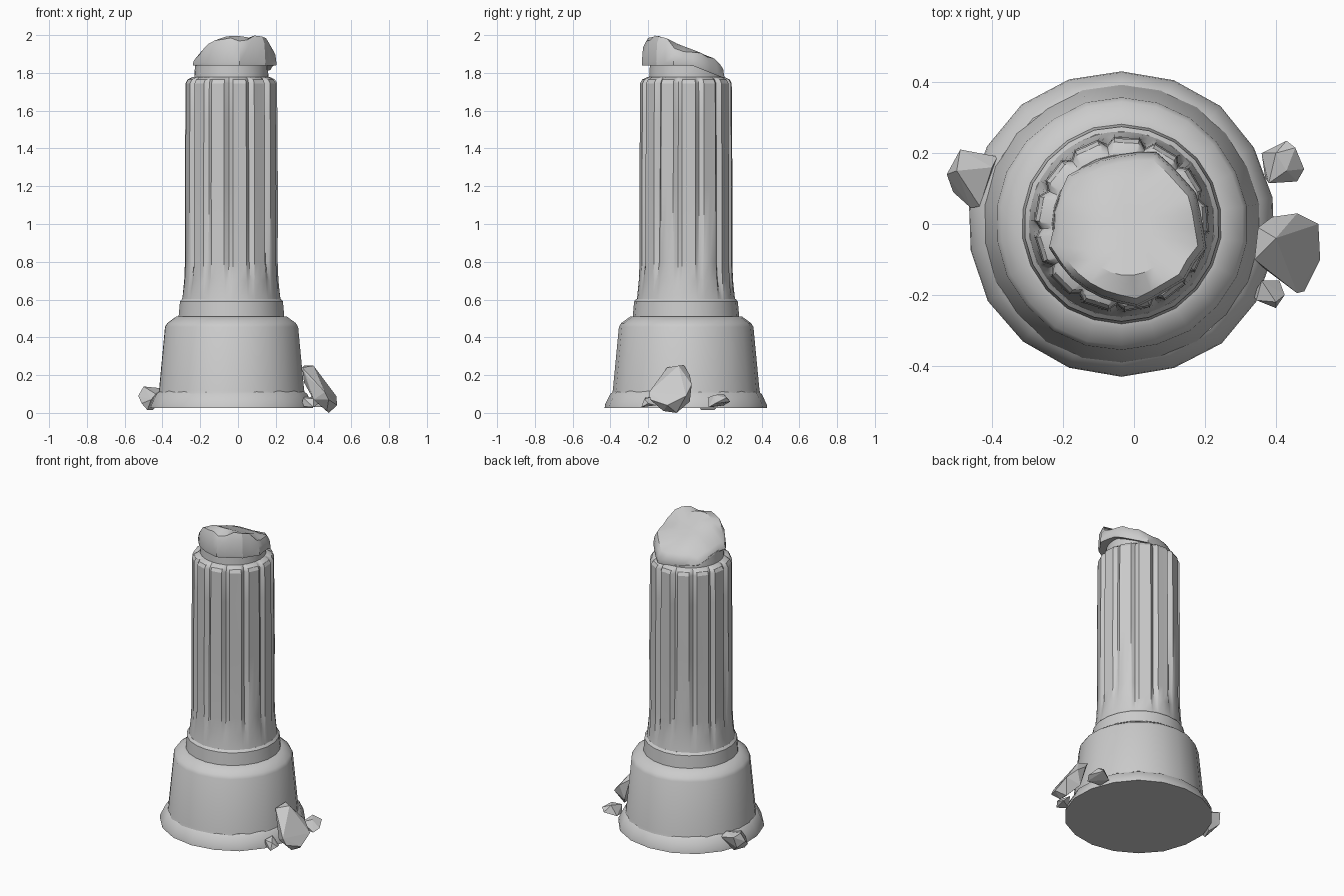
import bpy, bmesh, math, random
from mathutils import Vector

if "Cube" in bpy.data.objects:
    bpy.data.objects.remove(bpy.data.objects["Cube"])

random.seed(4)
CX = -0.035  # column axis

stone = bpy.data.materials.new("grey_stone")
stone.diffuse_color = (0.6, 0.6, 0.6, 1)
stone.use_nodes = True
stone.node_tree.nodes["Principled BSDF"].inputs["Base Color"].default_value = stone.diffuse_color


def finish(name, bm, angle=None):
    bmesh.ops.recalc_face_normals(bm, faces=bm.faces)
    me = bpy.data.meshes.new(name)
    bm.to_mesh(me)
    bm.free()
    me.materials.append(stone)
    ob = bpy.data.objects.new(name, me)
    bpy.context.collection.objects.link(ob)
    if angle:
        bpy.ops.object.select_all(action='DESELECT')
        ob.select_set(True)
        bpy.context.view_layer.objects.active = ob
        bpy.ops.object.shade_smooth_by_angle(angle=math.radians(angle))
    return ob


def loft(name, rings, angle):
    """Skin a stack of closed point rings and cap both ends."""
    bm = bmesh.new()
    vs = [[bm.verts.new(p) for p in ring] for ring in rings]
    n = len(vs[0])
    for a, b in zip(vs, vs[1:]):
        for i in range(n):
            j = (i + 1) % n
            bm.faces.new((a[i], a[j], b[j], b[i]))
    bm.faces.new(vs[0][::-1])
    bm.faces.new(vs[-1])
    return finish(name, bm, angle)


def worn_lathe(name, profile, n, wear, angle=35):
    """Lathe with slightly uneven radius, shared along each vertical edge."""
    dents = [1 + random.uniform(-wear, wear) for _ in range(n)]
    rings = []
    for r, z in profile:
        ring = []
        for i in range(n):
            a = 2 * math.pi * (i + 0.5) / n
            q = r * dents[i]
            ring.append((CX + q * math.cos(a), q * math.sin(a), z))
        rings.append(ring)
    return loft(name, rings, angle)


def lerp(x, pts):
    if x <= pts[0][0]:
        return pts[0][1]
    for (a, u), (b, v) in zip(pts, pts[1:]):
        if x <= b:
            return u + (v - u) * (x - a) / (b - a)
    return pts[-1][1]


# Stepped base
worn_lathe("base_foot", [(0.435, 0.025), (0.432, 0.045), (0.405, 0.10), (0.385, 0.115)], 18, 0.012)
worn_lathe("base_drum", [(0.392, 0.10), (0.387, 0.12), (0.355, 0.455), (0.343, 0.475),
                         (0.295, 0.51), (0.27, 0.512)], 22, 0.008)
worn_lathe("base_collar", [(0.283, 0.50), (0.275, 0.59), (0.262, 0.604), (0.235, 0.605)], 22, 0.005)

# Shaft: broad lobes separated by narrow grooves that fade out near the foot
LOBES = 13
steps = (0.0, 0.13, 0.2, 0.5, 0.8, 0.87)
depths = [random.uniform(0.016, 0.026) for _ in range(LOBES)]
starts = [random.uniform(0.68, 0.80) for _ in range(LOBES)]


def shaft_ring(r, z, groove=1.0):
    ring = []
    for k in range(LOBES):
        fade = min(1, max(0, (z - starts[k] + 0.1) / 0.15)) * groove
        for s in steps:
            a = -math.pi / 2 - 0.06 + 2 * math.pi * (k + s) / LOBES
            q = r
            if s == 0.0:
                q -= depths[k] * fade
            elif s in (0.13, 0.87):
                q -= 0.008 * fade
            elif s == 0.5:
                q -= 0.003 * fade
            ring.append((CX + q * math.cos(a), q * math.sin(a), z))
    return ring


loft("fluted_shaft", [shaft_ring(r, z, g) for r, z, g in (
    (0.262, 0.595, 0), (0.258, 0.62, 1), (0.25, 0.70, 1), (0.246, 0.80, 1), (0.247, 1.2, 1),
    (0.244, 1.55, 1), (0.243, 1.745, 1), (0.232, 1.765, 1), (0.205, 1.778, 0.3),
    (0.17, 1.782, 0))], 28)


# Broken top: underside sags at the back, upper face slopes backwards
def under(y):
    return lerp(y, [(0.03, 1.84), (0.2, 1.772)])


def upper(x, y):
    z = lerp(y, [(-0.22, 1.975), (-0.15, 1.998), (-0.05, 1.955), (0.07, 1.91),
                 (0.15, 1.87), (0.21, 1.83)])
    return z - lerp(x, [(-0.23, 0.075), (-0.13, 0.015), (-0.08, 0.0), (0.15, 0.0), (0.21, 0.05)])


N = 26
neck = []
for r, z in ((0.197, 1.765), (0.195, 1.80), (0.192, 1.855), (0.1, 1.855)):
    ring = []
    for i in range(N):
        a = 2 * math.pi * i / N
        x, y = CX + r * math.cos(a), r * math.sin(a)
        ring.append((x, y, min(z, under(y) + 0.01)))
    neck.append(ring)
loft("neck", neck, 35)

chips = [random.uniform(0.93, 1.03) for _ in range(N)]
dips = [random.uniform(-0.012, 0.006) for _ in range(N)]
bm = bmesh.new()
rings = []
for f, t in ((0.85, 0.0), (1.0, 0.0), (1.01, 0.12), (0.98, 0.75), (0.9, 1.0), (0.6, 1.0), (0.3, 1.0)):
    ring = []
    for i in range(N):
        a = 2 * math.pi * i / N
        chip = 1 + (chips[i] - 1) * (1 if f > 0.8 else 0)
        x = -0.018 + 0.22 * f * chip * math.cos(a)
        y = -0.012 + 0.222 * f * chip * math.sin(a)
        lo = under(y)
        hi = max(upper(x, y) + (dips[i] if f > 0.8 else 0), lo + 0.012)
        ring.append(bm.verts.new((x, y, lo + (hi - lo) * t)))
    rings.append(ring)
for a, b in zip(rings, rings[1:]):
    for i in range(N):
        j = (i + 1) % N
        bm.faces.new((a[i], a[j], b[j], b[i]))
bm.faces.new(rings[0][::-1])
peak = bm.verts.new((-0.018, -0.012, upper(-0.018, -0.012)))
for i in range(N):
    bm.faces.new((rings[-1][i], rings[-1][(i + 1) % N], peak))
finish("broken_top", bm, 30)


# Fallen chunks: convex hulls of a few corners
def chunk(name, pts):
    bm = bmesh.new()
    for p in pts:
        bm.verts.new(Vector(p))
    res = bmesh.ops.convex_hull(bm, input=bm.verts)
    loose = {g for g in res["geom_interior"] if isinstance(g, bmesh.types.BMVert)}
    bmesh.ops.delete(bm, geom=list(loose), context='VERTS')
    finish(name, bm)


chunk("large_chunk", [
    (0.34, -0.10, 0.24), (0.35, -0.01, 0.25), (0.40, -0.04, 0.25), (0.39, 0.02, 0.20),
    (0.46, 0.03, 0.15), (0.52, 0.0, 0.09), (0.525, -0.10, 0.04), (0.48, -0.19, 0.07),
    (0.46, -0.195, 0.11), (0.36, -0.12, 0.20), (0.48, -0.05, 0.0), (0.47, -0.12, 0.01),
    (0.40, -0.15, 0.07), (0.35, -0.06, 0.16), (0.43, 0.02, 0.06)])
chunk("front_chip", [
    (0.335, -0.20, 0.035), (0.40, -0.237, 0.03), (0.425, -0.20, 0.05), (0.36, -0.16, 0.09),
    (0.345, -0.215, 0.08), (0.40, -0.22, 0.075), (0.41, -0.16, 0.04)])
chunk("back_chip", [
    (0.36, 0.20, 0.04), (0.43, 0.235, 0.06), (0.455, 0.215, 0.08), (0.48, 0.155, 0.05),
    (0.46, 0.12, 0.03), (0.38, 0.115, 0.08), (0.40, 0.20, 0.10), (0.37, 0.13, 0.03),
    (0.43, 0.15, 0.095)])
chunk("left_chunk", [
    (-0.49, 0.21, 0.13), (-0.385, 0.19, 0.10), (-0.40, 0.16, 0.13), (-0.50, 0.15, 0.14),
    (-0.528, 0.14, 0.09), (-0.51, 0.09, 0.05), (-0.46, 0.045, 0.07), (-0.435, 0.05, 0.10),
    (-0.48, 0.08, 0.015), (-0.45, 0.15, 0.015), (-0.50, 0.19, 0.06)])
